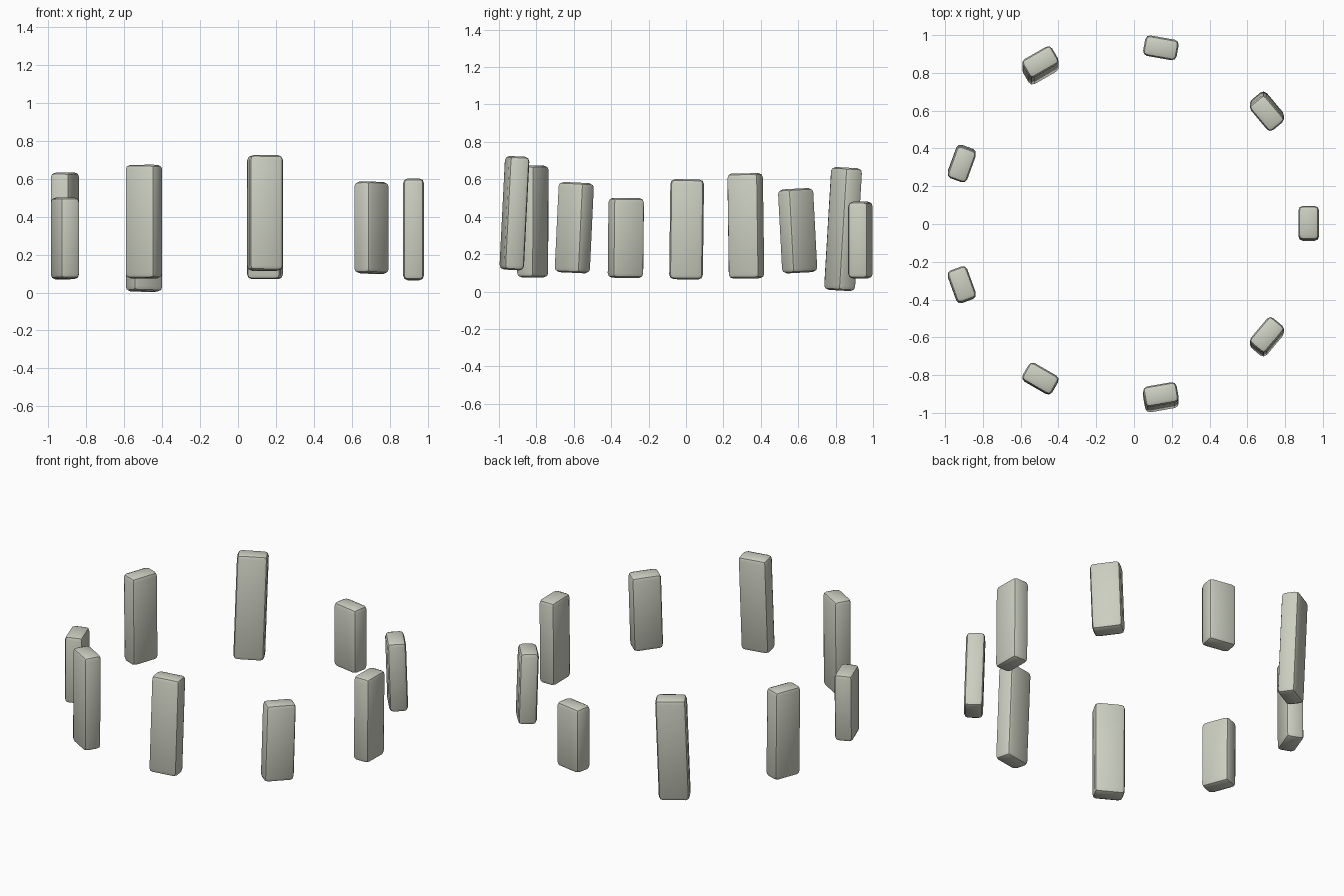
import bpy, math
from mathutils import Matrix

if "Cube" in bpy.data.objects:
    bpy.data.objects.remove(bpy.data.objects["Cube"])

RING, SHIFT = 0.947, -0.022      # ring radius and x offset of its centre
DEPTH, WIDTH, BEVEL = 0.11, 0.18, 0.025

# per stone, every 40 degrees: bottom z, top z, lean towards +y in degrees
STONES = [(0.065, 0.60, 0.7), (0.10, 0.55, -3.0), (0.07, 0.48, 0.0),
          (0.005, 0.663, 3.4), (0.07, 0.632, -0.8), (0.073, 0.50, 0.6),
          (0.075, 0.673, 0.3), (0.115, 0.723, 2.9), (0.10, 0.583, 2.7)]

stone_mat = bpy.data.materials.new("stone")
stone_mat.diffuse_color = (0.60, 0.62, 0.53, 1)
stone_mat.use_nodes = True
stone_mat.node_tree.nodes["Principled BSDF"].inputs["Base Color"].default_value = stone_mat.diffuse_color


def standing_stone(i, bottom, top, lean):
    angle, lean = math.radians(40 * i), math.radians(lean)
    height = top - bottom
    bpy.ops.mesh.primitive_cube_add(size=1)
    ob = bpy.context.object
    ob.name = f"standing_stone_{i + 1}"
    # block facing the ring centre, leaning about its foot
    ob.data.transform(Matrix.Diagonal((DEPTH, WIDTH, height, 1)))
    ob.data.transform(Matrix.Rotation(-lean, 4, 'X') @ Matrix.Rotation(angle, 4, 'Z'))
    ob.location = (RING * math.cos(angle) + SHIFT,
                   RING * math.sin(angle) + math.tan(lean) * height / 2,
                   (bottom + top) / 2)
    # softened edges
    bev = ob.modifiers.new("soft_edges", 'BEVEL')
    bev.width, bev.segments = BEVEL, 2
    bpy.ops.object.modifier_apply(modifier=bev.name)
    bpy.ops.object.shade_smooth_by_angle(angle=math.radians(30))
    ob.data.materials.append(stone_mat)


# ring of nine stones
for i, (bottom, top, lean) in enumerate(STONES):
    standing_stone(i, bottom, top, lean)
